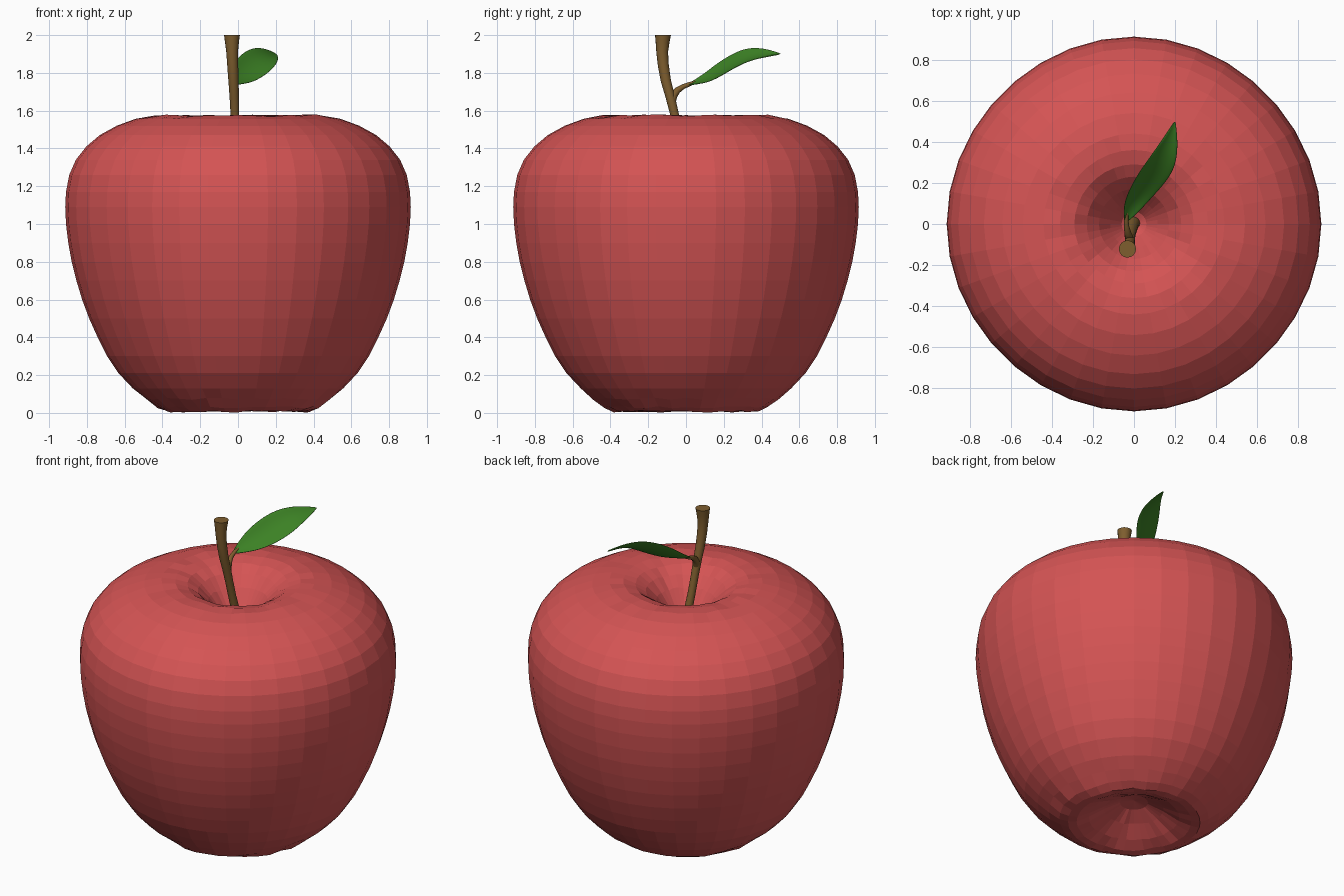
import bpy, bmesh, math, random
from mathutils import Vector

if "Cube" in bpy.data.objects:
    bpy.data.objects.remove(bpy.data.objects["Cube"])

random.seed(4)


def material(name, rgb):
    m = bpy.data.materials.new(name)
    m.diffuse_color = (*rgb, 1)
    m.use_nodes = True
    m.node_tree.nodes["Principled BSDF"].inputs["Base Color"].default_value = m.diffuse_color
    return m


RED = material("apple red", (0.66, 0.088, 0.088))
BROWN = material("stem brown", (0.21, 0.112, 0.028))
GREEN = material("leaf green", (0.045, 0.22, 0.018))


def finish(bm, name, mat, smooth):
    bmesh.ops.recalc_face_normals(bm, faces=bm.faces)
    me = bpy.data.meshes.new(name)
    bm.to_mesh(me)
    bm.free()
    me.materials.append(mat)
    for p in me.polygons:
        p.use_smooth = smooth
    ob = bpy.data.objects.new(name, me)
    bpy.context.collection.objects.link(ob)
    return ob


def skin(bm, rings):
    """Join closed rings of vertices with quads."""
    n = len(rings[0])
    for a, b in zip(rings, rings[1:]):
        for i in range(n):
            j = (i + 1) % n
            bm.faces.new((a[i], a[j], b[j], b[i]))


def fan(bm, ring, tip):
    v = bm.verts.new(tip)
    for i in range(len(ring)):
        bm.faces.new((ring[i], ring[(i + 1) % len(ring)], v))


# Apple body: revolved profile with hollows at the top and bottom
profile = [(0.08, 0.135), (0.17, 0.09), (0.26, 0.04), (0.33, 0.012), (0.38, 0.008),
           (0.43, 0.03), (0.49, 0.075), (0.555, 0.13), (0.63, 0.21), (0.69, 0.30),
           (0.74, 0.40), (0.785, 0.50), (0.822, 0.60), (0.852, 0.70), (0.877, 0.80),
           (0.895, 0.90), (0.907, 1.0), (0.911, 1.09), (0.907, 1.17), (0.89, 1.26),
           (0.855, 1.34), (0.80, 1.41), (0.73, 1.47), (0.64, 1.52), (0.54, 1.557),
           (0.44, 1.574), (0.36, 1.573), (0.29, 1.553), (0.23, 1.515), (0.17, 1.455),
           (0.115, 1.38), (0.06, 1.31)]
SEG = 36
bm = bmesh.new()
rings = []
for k, (r, z) in enumerate(profile):
    hollow = z > 1.45 and r < 0.5 or z < 0.1
    ring = []
    for i in range(SEG):
        a = math.tau * i / SEG
        rr = r * (1 + 0.004 * math.cos(4 * a))
        dz = random.uniform(-0.006, 0.006) if hollow else 0
        ring.append(bm.verts.new((rr * math.cos(a), rr * math.sin(a), max(0, z + dz))))
    rings.append(ring)
skin(bm, rings)
fan(bm, rings[0], (0, 0, 0.15))
fan(bm, rings[-1], (0, 0, 1.28))
finish(bm, "apple_body", RED, False)


# Stem and its twig: tubes along a path of (x, y, z, radius)
def tube(name, path, sides=16):
    bm = bmesh.new()
    pts = [Vector(p[:3]) for p in path]
    rings = []
    for i, p in enumerate(pts):
        t = (pts[min(i + 1, len(pts) - 1)] - pts[max(i - 1, 0)]).normalized()
        if i == len(pts) - 1 and name == "stem":
            t = Vector((0, 0, 1))
        u = t.cross(Vector((1, 0, 0))).normalized()
        w = t.cross(u)
        rings.append([bm.verts.new(p + path[i][3] * (math.cos(math.tau * k / sides) * u +
                                                     math.sin(math.tau * k / sides) * w))
                      for k in range(sides)])
    skin(bm, rings)
    bm.faces.new(rings[0])
    bm.faces.new(rings[-1])
    ob = finish(bm, name, BROWN, True)
    bpy.ops.object.select_all(action='DESELECT')
    ob.select_set(True)
    bpy.context.view_layer.objects.active = ob
    bpy.ops.object.shade_smooth_by_angle(angle=math.radians(40))


tube("stem", [(0, 0.01, 1.26, 0.032), (-0.005, -0.012, 1.38, 0.025), (-0.012, -0.04, 1.49, 0.023),
              (-0.017, -0.063, 1.59, 0.023), (-0.02, -0.085, 1.68, 0.025), (-0.024, -0.107, 1.76, 0.027),
              (-0.028, -0.12, 1.84, 0.029), (-0.031, -0.126, 1.91, 0.031), (-0.032, -0.124, 1.965, 0.037),
              (-0.032, -0.122, 2.0, 0.042)])
tube("leaf_twig", [(-0.019, -0.076, 1.64, 0.02), (-0.024, -0.066, 1.68, 0.021), (-0.03, -0.045, 1.708, 0.017),
                   (-0.036, -0.015, 1.727, 0.013), (-0.038, 0.02, 1.741, 0.011), (-0.034, 0.06, 1.756, 0.006)], 12)

# Leaf: tilted blade between an upper and a lower edge, slightly cupped
upper = [(-0.048, 0.015, 1.745), (-0.052, 0.09, 1.79), (-0.03, 0.155, 1.845), (0.015, 0.24, 1.9),
         (0.065, 0.31, 1.93), (0.115, 0.38, 1.935), (0.16, 0.445, 1.922), (0.198, 0.502, 1.902)]
lower = [(-0.03, 0.01, 1.735), (0.03, 0.065, 1.742), (0.085, 0.125, 1.752), (0.15, 0.195, 1.79),
         (0.197, 0.265, 1.833), (0.213, 0.34, 1.867), (0.213, 0.42, 1.885), (0.203, 0.5, 1.9)]
bm = bmesh.new()
rows = []
for a, b in zip(upper, lower):
    a, b = Vector(a), Vector(b)
    n = Vector((0.5, -0.46, 0.74))
    sag = 0.1 * (b - a).length
    rows.append([bm.verts.new(a.lerp(b, t) - n * sag * 4 * t * (1 - t)) for t in (0, 0.25, 0.5, 0.75, 1)])
for r, s in zip(rows, rows[1:]):
    for i in range(4):
        bm.faces.new((r[i], r[i + 1], s[i + 1], s[i]))
leaf = finish(bm, "leaf", GREEN, True)
sol = leaf.modifiers.new("thickness", 'SOLIDIFY')
sol.thickness = 0.008
sol.offset = 0
sub = leaf.modifiers.new("smooth", 'SUBSURF')
sub.levels = sub.render_levels = 2
